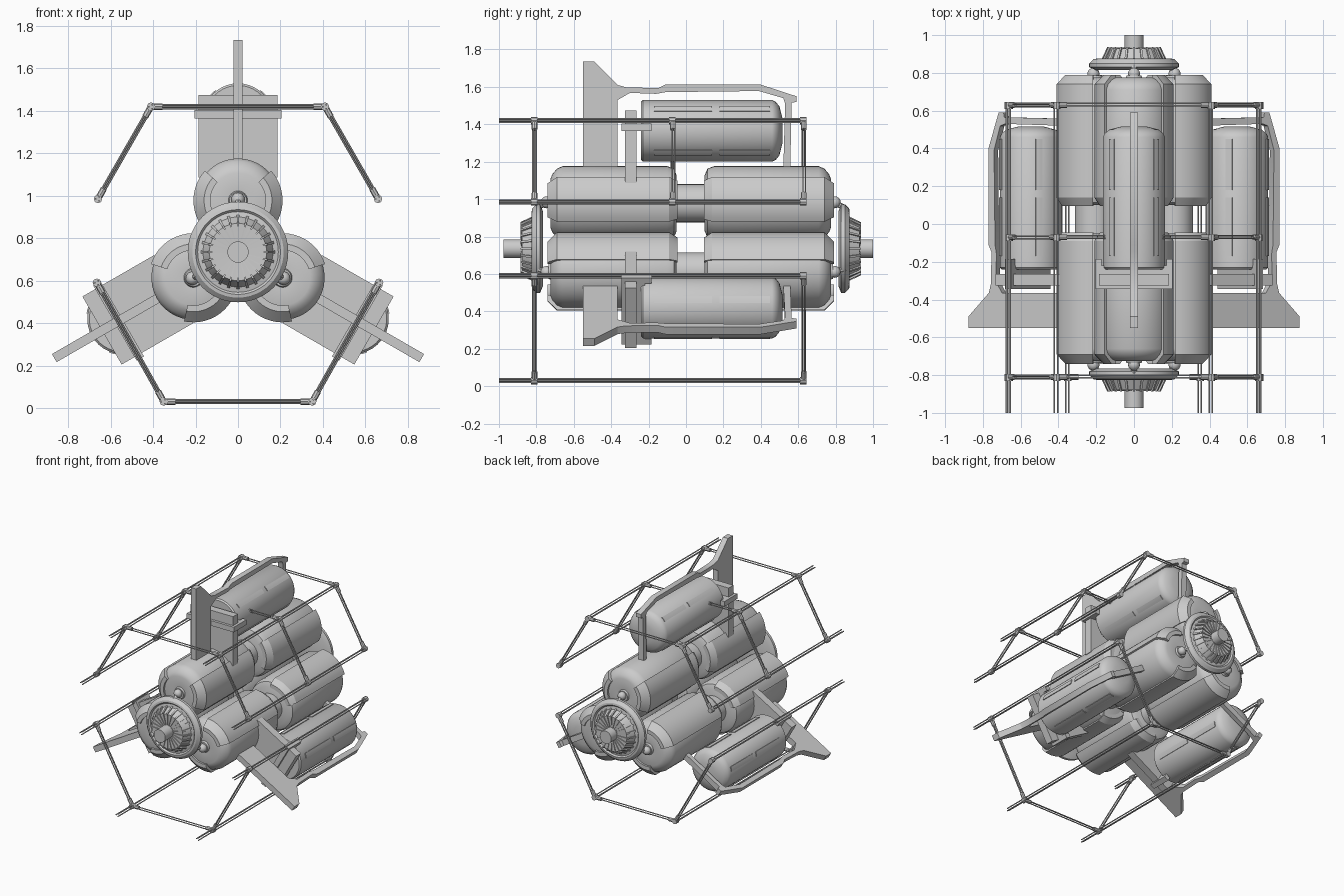
import bpy, bmesh, math
from mathutils import Matrix, Vector

if "Cube" in bpy.data.objects:
    bpy.data.objects.remove(bpy.data.objects["Cube"])

AXIS_Z = 0.735
MID_Y = 0.025           # plane between front and rear tanks
TAU = math.tau


def arm(k):
    """Transform from radial arm space (z = outwards) to the world."""
    return Matrix.Translation((0, 0, AXIS_Z)) @ Matrix.Rotation(k * TAU / 3, 4, 'Y')


FLIP = Matrix.Translation((0, MID_Y, 0)) @ Matrix.Scale(-1, 4, (0, 1, 0)) @ Matrix.Translation((0, -MID_Y, 0))


def finish(name, bm, mat=Matrix.Identity(4)):
    bmesh.ops.transform(bm, matrix=mat, verts=bm.verts)
    bmesh.ops.recalc_face_normals(bm, faces=bm.faces)
    me = bpy.data.meshes.new(name)
    bm.to_mesh(me)
    bm.free()
    ob = bpy.data.objects.new(name, me)
    bpy.context.collection.objects.link(ob)
    return ob


def lathe(bm, profile, rad=0.0, a0=0.0, a1=TAU, steps=40, closed=False):
    """Revolve (r, y) points about a y-parallel axis at height rad."""
    full = a1 - a0 > TAU - 1e-4
    rings = []
    for i in range(steps if full else steps + 1):
        a = a0 + (a1 - a0) * i / steps
        rings.append([bm.verts.new((r * math.sin(a), y, rad + r * math.cos(a))) for r, y in profile])
    n = len(profile)
    for i in range(steps):
        p, q = rings[i], rings[(i + 1) % len(rings)]
        for j in range(n if closed else n - 1):
            k = (j + 1) % n
            bm.faces.new((p[j], p[k], q[k], q[j]))
    if full:
        bmesh.ops.remove_doubles(bm, verts=[v for ring in rings for v in ring], dist=1e-5)
    else:
        bm.faces.new(rings[0])
        bm.faces.new(rings[-1])


def box(bm, lo, hi):
    c = [(a + b) / 2 for a, b in zip(lo, hi)]
    s = [b - a for a, b in zip(lo, hi)]
    bmesh.ops.create_cube(bm, size=1, matrix=Matrix.Translation(c) @ Matrix.Diagonal((*s, 1)))


def rod(bm, p, q, r, sides=8):
    p, q = Vector(p), Vector(q)
    rot = (q - p).to_track_quat('Z', 'Y').to_matrix().to_4x4()
    bmesh.ops.create_cone(bm, cap_ends=True, segments=sides, radius1=r, radius2=r,
                          depth=(q - p).length, matrix=Matrix.Translation((p + q) / 2) @ rot)


def plate(bm, outline, half):
    """Extrude a (y, z) outline across x."""
    a = [bm.verts.new((-half, y, z - AXIS_Z)) for y, z in outline]
    b = [bm.verts.new((half, y, z - AXIS_Z)) for y, z in outline]
    bm.faces.new(a)
    bm.faces.new(b)
    for i in range(len(a)):
        j = (i + 1) % len(a)
        bm.faces.new((a[i], a[j], b[j], b[i]))


TANK_R = 0.243
TANK = [(0, -.735), (.04, -.735), (.045, -.72), (.13, -.725), (.155, -.715), (.185, -.69), (.198, -.66),
        (.198, -.1), (.185, -.065), (.15, -.05), (0, -.05)]
SHELL = [(.13, -.74), (.16, -.74), (.21, -.69), (.21, -.09), (.18, -.045), (.15, -.045),
         (.15, -.06), (.19, -.1), (.19, -.67), (.13, -.71)]
POD_R = 0.63
POD = [(0, -.24), (.155, -.24), (.165, -.23), (.165, .46), (.155, .48), (.13, .5), (.07, .515), (0, .515)]

for k in range(3):
    M = arm(k)
    # paired main tanks, shell plates and feed pipes
    for end, F in (('front', Matrix.Identity(4)), ('rear', FLIP)):
        bm = bmesh.new()
        lathe(bm, TANK, TANK_R)
        finish(f'{end}_tank', bm, M @ F)
        bm = bmesh.new()
        for s in (1, -1):
            a, b = sorted((s * math.radians(48), s * math.radians(118)))
            lathe(bm, SHELL, TANK_R, a, b, 10, True)
        finish(f'{end}_tank_shell', bm, M @ F)
        bm = bmesh.new()
        bmesh.ops.create_uvsphere(bm, u_segments=12, v_segments=8, radius=.032,
                                  matrix=Matrix.Translation((0, -.745, TANK_R + .005)))
        rod(bm, (0, -.75, TANK_R), (0, -.79, TANK_R - .02), .015)
        rod(bm, (0, -.79, TANK_R - .01), (0, -.79, .19), .015)
        finish(f'{end}_feed_pipe', bm, M @ F)
    bm = bmesh.new()
    rod(bm, (0, -.07, TANK_R), (0, .12, TANK_R), .102, 32)
    finish('tank_coupling', bm, M)

    # outer pod with raised strips
    bm = bmesh.new()
    lathe(bm, POD, POD_R)
    finish('outer_pod', bm, M)
    bm = bmesh.new()
    for q in range(4):
        c = math.radians(45 + 90 * q)
        for y0, y1 in ((-.17, .14), (.18, .45)):
            lathe(bm, [(.16, y0), (.17, y0), (.17, y1), (.16, y1)], POD_R, c - .11, c + .11, 3, True)
    finish('pod_strips', bm, M)

    # mounting plate and clamp behind the fin
    bm = bmesh.new()
    box(bm, (-.185, -.325, 1.085 - AXIS_Z), (.185, -.265, 1.475 - AXIS_Z))
    finish('pod_mount', bm, M)
    bm = bmesh.new()
    box(bm, (-.205, -.345, .63), (.205, -.22, .67))
    for s in (-1, 1):
        box(bm, (s * .188 - .017, -.345, .63), (s * .188 + .017, -.185, .67))
    finish('pod_clamp', bm, M)

    # fin with its long bar reaching round the pod
    bm = bmesh.new()
    plate(bm, [(-.55, 1.15), (-.55, 1.735), (-.49, 1.735), (-.365, 1.61), (-.32, 1.598), (-.15, 1.593),
               (-.11, 1.612), (.40, 1.612), (.59, 1.55), (.59, 1.52), (.565, 1.515), (.557, 1.15),
               (.52, 1.15), (.53, 1.51), (.52, 1.54), (.39, 1.578), (-.11, 1.572), (-.16, 1.563),
               (-.30, 1.568), (-.365, 1.53), (-.365, 1.15)], .022)
    finish('fin_and_bar', bm, M)

# end hubs: ribbed cone, collar and nozzle
for end, F, tip in (('front', Matrix.Identity(4), -.975), ('rear', FLIP, -.95)):
    H = Matrix.Translation((0, 0, AXIS_Z))
    bm = bmesh.new()
    lathe(bm, [(0, tip), (.05, tip), (.05, -.875), (.135, -.878), (.165, -.82), (.19, -.815), (.2, -.825),
               (.215, -.822), (.237, -.80), (.237, -.78), (.2, -.765), (0, -.765)], steps=48)
    finish(f'{end}_hub', bm, H @ F)
    bm = bmesh.new()
    for i in range(24):
        a = i * TAU / 24
        lathe(bm, [(.05, -.875), (.05, -.88), (.142, -.886), (.176, -.815), (.15, -.81), (.13, -.87)],
              0, a - .035, a + .035, 1, True)
    finish(f'{end}_hub_ribs', bm, H @ F)

# surrounding open frame made of slender triple-rod trusses
RIGHT = [(.41, 1.42), (.66, .985), (.665, .59), (.35, .03)]


def truss(bm, p, q, off=.011):
    p, q = Vector(p), Vector(q)
    rot = (q - p).to_track_quat('Z', 'Y')
    for i in range(3):
        a = i * TAU / 3
        o = rot @ Vector((off * math.cos(a), off * math.sin(a), 0))
        rod(bm, p + o, q + o, .0045, 6)


rails, cross, sleeves = bmesh.new(), bmesh.new(), bmesh.new()
for s in (-1, 1):
    for x, z in RIGHT:
        truss(rails, (s * x, -1, z), (s * x, .64, z))


def span(a, b, y):
    p, q = Vector((a[0], y, a[1])), Vector((b[0], y, b[1]))
    d = (q - p).normalized()
    truss(cross, p, q, .009)
    for e, n in ((p, d), (q, -d)):
        rod(sleeves, e, e + n * .055, .015)
        rod(sleeves, e - Vector((0, .02, 0)), e + Vector((0, .015, 0)), .02)


for y in (-.81, -.07, .63):
    tl, tr = (-RIGHT[0][0], RIGHT[0][1]), RIGHT[0]
    span(tl, tr, y)
    for s in (-1, 1):
        P = [(s * x, z) for x, z in RIGHT]
        span(P[0], P[1], y)
        if y != -.07:
            span(P[2], P[3], y)
    if y != -.07:
        span((-RIGHT[3][0], RIGHT[3][1]), RIGHT[3], y)
finish('frame_rails', rails)
finish('frame_crossbars', cross)
finish('frame_sleeves', sleeves)

# smooth shading with sharp edges kept
for ob in bpy.context.collection.objects:
    ob.select_set(True)
    bpy.context.view_layer.objects.active = ob
bpy.ops.object.shade_smooth_by_angle(angle=math.radians(30))
